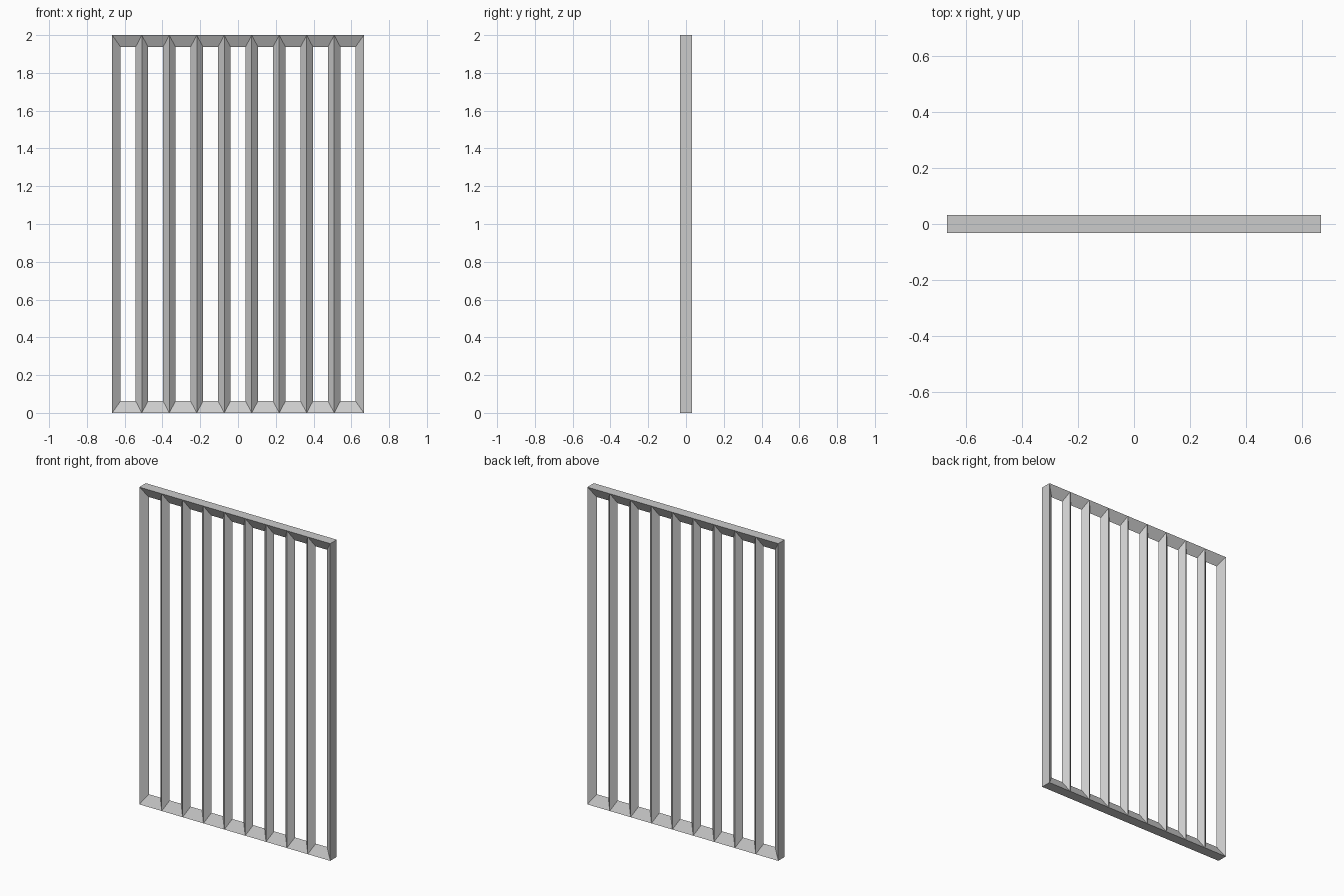
import bpy, bmesh

if "Cube" in bpy.data.objects:
    bpy.data.objects.remove(bpy.data.objects["Cube"])

HALF_W, HEIGHT, D = 0.666, 2.0, 0.0325   # outer size and half depth
PITCH, BAR, RAIL = 0.1455, 0.033, 0.063  # bar spacing, bar half width, rail height
CELLS = 9
END_INSET = HALF_W - (CELLS * PITCH / 2 - BAR)

# Ridge lines: outer posts plus the evenly spaced bars
xs = [-HALF_W] + [(i - CELLS / 2) * PITCH for i in range(1, CELLS)] + [HALF_W]

bm = bmesh.new()


def column(x):
    """Ridge vertices at one x: keyed by front/back side and bottom/top."""
    return {(s, z): bm.verts.new((x, s * D, z)) for s in (-1, 1) for z in (0, HEIGHT)}


cols = [column(x) for x in xs]

for i in range(CELLS):
    a, b = cols[i], cols[i + 1]
    x0 = xs[i] + (END_INSET if i == 0 else BAR)
    x1 = xs[i + 1] - (END_INSET if i == CELLS - 1 else BAR)
    # Inner edge of the opening, at mid depth
    inner = [bm.verts.new((x, 0, z)) for x, z in
             ((x0, RAIL), (x1, RAIL), (x1, HEIGHT - RAIL), (x0, HEIGHT - RAIL))]
    # Bevelled faces around the opening, front and back
    for s in (-1, 1):
        outer = [a[s, 0], b[s, 0], b[s, HEIGHT], a[s, HEIGHT]]
        for k in range(4):
            n = (k + 1) % 4
            bm.faces.new((outer[k], outer[n], inner[n], inner[k]))
    # Flat outer faces of the bottom and top rails
    for z in (0, HEIGHT):
        bm.faces.new((a[-1, z], b[-1, z], b[1, z], a[1, z]))

# Flat outer faces of the end posts
for c in (cols[0], cols[-1]):
    bm.faces.new((c[-1, 0], c[1, 0], c[1, HEIGHT], c[-1, HEIGHT]))

bmesh.ops.recalc_face_normals(bm, faces=bm.faces)
mesh = bpy.data.meshes.new("barred_panel")
bm.to_mesh(mesh)
bm.free()
bpy.context.collection.objects.link(bpy.data.objects.new("barred_panel", mesh))
